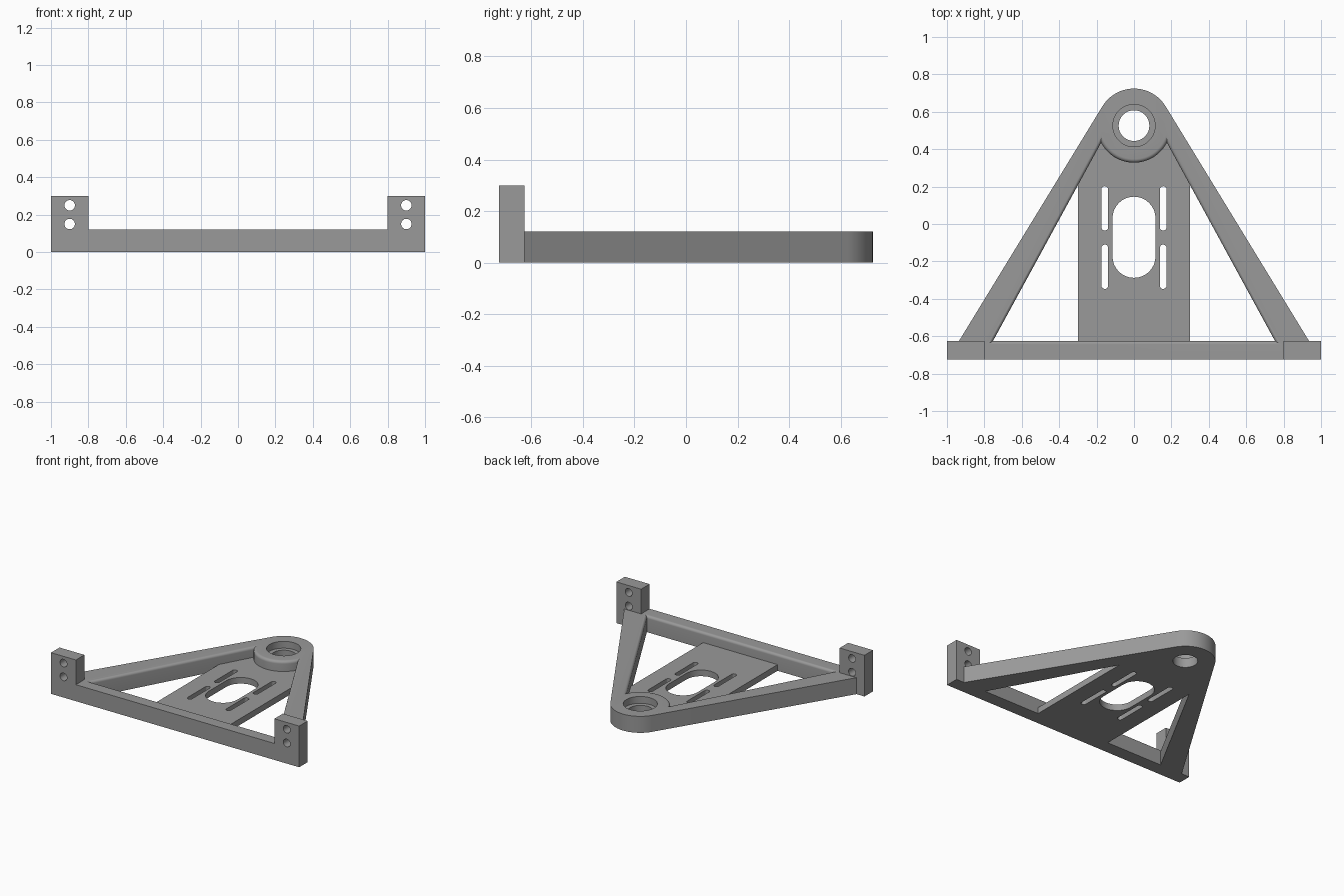
import bpy, bmesh, math
from mathutils import Vector

if "Cube" in bpy.data.objects:
    bpy.data.objects.remove(bpy.data.objects["Cube"])

H = 0.12                    # frame height
FRONT, BAR = -0.724, -0.626  # front and back of the front bar
HUB = Vector((0, 0.526))
HUB_R = 0.198
FILLET = 0.02
PLATE = 0.045

grey = bpy.data.materials.new("grey")
grey.diffuse_color = (0.32, 0.32, 0.32, 1)
grey.use_nodes = True
grey.node_tree.nodes["Principled BSDF"].inputs["Base Color"].default_value = grey.diffuse_color


def loft(name, rows):
    """Solid skinned through rows of (outline, z) with equal point counts."""
    bm = bmesh.new()
    rings = [[bm.verts.new((p[0], p[1], z)) for p in pts] for pts, z in rows]
    n = len(rings[0])
    for a, b in zip(rings, rings[1:]):
        for i in range(n):
            j = (i + 1) % n
            bm.faces.new((a[i], a[j], b[j], b[i]))
    bm.faces.new(rings[0][::-1])
    bm.faces.new(rings[-1])
    bmesh.ops.recalc_face_normals(bm, faces=bm.faces)
    me = bpy.data.meshes.new(name)
    bm.to_mesh(me)
    bm.free()
    ob = bpy.data.objects.new(name, me)
    bpy.context.collection.objects.link(ob)
    me.materials.append(grey)
    return ob


def prism(name, pts, z0, z1):
    return loft(name, [(pts, z0), (pts, z1)])


def arc(c, r, a0, a1, n):
    return [(c[0] + r * math.cos(a0 + (a1 - a0) * i / n),
             c[1] + r * math.sin(a0 + (a1 - a0) * i / n)) for i in range(n + 1)]


def circle(c, r, n=48):
    return arc(c, r, 0, 2 * math.pi, n)[:-1]


def slot(x, y0, y1, r):
    return (arc((x, y1 - r), r, 0, math.pi, 16)
            + arc((x, y0 + r), r, math.pi, 2 * math.pi, 16))


def cut(ob, cutters):
    for c in cutters:
        m = ob.modifiers.new("cut", 'BOOLEAN')
        m.operation, m.solver, m.object = 'DIFFERENCE', 'EXACT', c
        bpy.context.view_layer.objects.active = ob
        bpy.ops.object.modifier_apply(modifier=m.name)
        bpy.data.objects.remove(c)


def opening(d):
    """Inside outline of the frame, grown by d into the bar, arms and hub."""
    u = Vector((-0.545, 1)).normalized()
    q = Vector((0.754, BAR)) + d * Vector((u.y, -u.x))
    xb = (q + u * ((BAR - d - q.y) / u.y)).x
    w, r = q - HUB, HUB_R - d
    b = w.dot(u)
    v = w + u * (-b - math.sqrt(b * b - w.dot(w) + r * r))
    a = math.atan2(v.y, v.x)
    return [(-xb, BAR - d), (xb, BAR - d)] + arc(HUB, r, a, -math.pi - a, 32)


# Triangular frame: front bar, two arms and round hub
foot = Vector((0.936, BAR))
to_hub = HUB - foot
tangent = math.atan2(-to_hub.y, -to_hub.x) + math.acos(HUB_R / to_hub.length)
outline = ([(-0.8, FRONT), (0.8, FRONT), (0.8, BAR), tuple(foot)]
           + arc(HUB, HUB_R, tangent, math.pi - tangent, 40)
           + [(-foot.x, BAR), (-0.8, BAR)])
frame = prism("frame", outline, 0, H)

# Inside opening with rounded top edge
rows = [(opening(0), -0.1)]
for i in range(7):
    t = i / 6 * math.pi / 2
    rows.append((opening(FILLET * (1 - math.cos(t))),
                 H - FILLET + FILLET * math.sin(t)))
rows.append((opening(FILLET), H + 0.1))

# Hub through hole and bearing seat
cut(frame, [loft("opening_cutter", rows),
            prism("bore_cutter", circle(HUB, 0.082), -0.1, 0.3),
            prism("seat_cutter", circle(HUB, 0.113), H - 0.05, 0.3)])

# Thin mounting plate filling the middle of the frame
side_y = BAR + (0.754 - 0.3) / 0.545
plate = prism("mounting_plate",
              [(-0.3, BAR), (0.3, BAR), (0.3, side_y)] + opening(0)[2:]
              + [(-0.3, side_y)], 0, PLATE)
holes = [slot(0, -0.288, 0.146, 0.115)]
for x in (-0.156, 0.156):
    holes += [slot(x, -0.035, 0.202, 0.018), slot(x, -0.347, -0.11, 0.018)]
cut(plate, [prism("slot_cutter", p, -0.1, 0.2) for p in holes])

# Upright mounting tabs with two screw holes each
tabs = []
for side, s in (("left", -1), ("right", 1)):
    x0, x1 = sorted((0.8 * s, 1.0 * s))
    tab = prism(side + "_tab",
                [(x0, FRONT), (x1, FRONT), (x1, BAR), (x0, BAR)], 0, 0.3)
    drills = []
    for z in (0.15, 0.25):
        drill = prism("drill", circle((0, 0), 0.028, 32), -0.2, 0.2)
        drill.rotation_euler.x = math.pi / 2
        drill.location = (0.9 * s, (FRONT + BAR) / 2, z)
        drills.append(drill)
    bpy.context.view_layer.update()
    cut(tab, drills)
    tabs.append(tab)

# Smooth round walls, keep hard edges
bpy.ops.object.select_all(action='DESELECT')
for ob in [frame, plate] + tabs:
    ob.select_set(True)
bpy.context.view_layer.objects.active = frame
bpy.ops.object.shade_smooth_by_angle(angle=math.radians(30))
